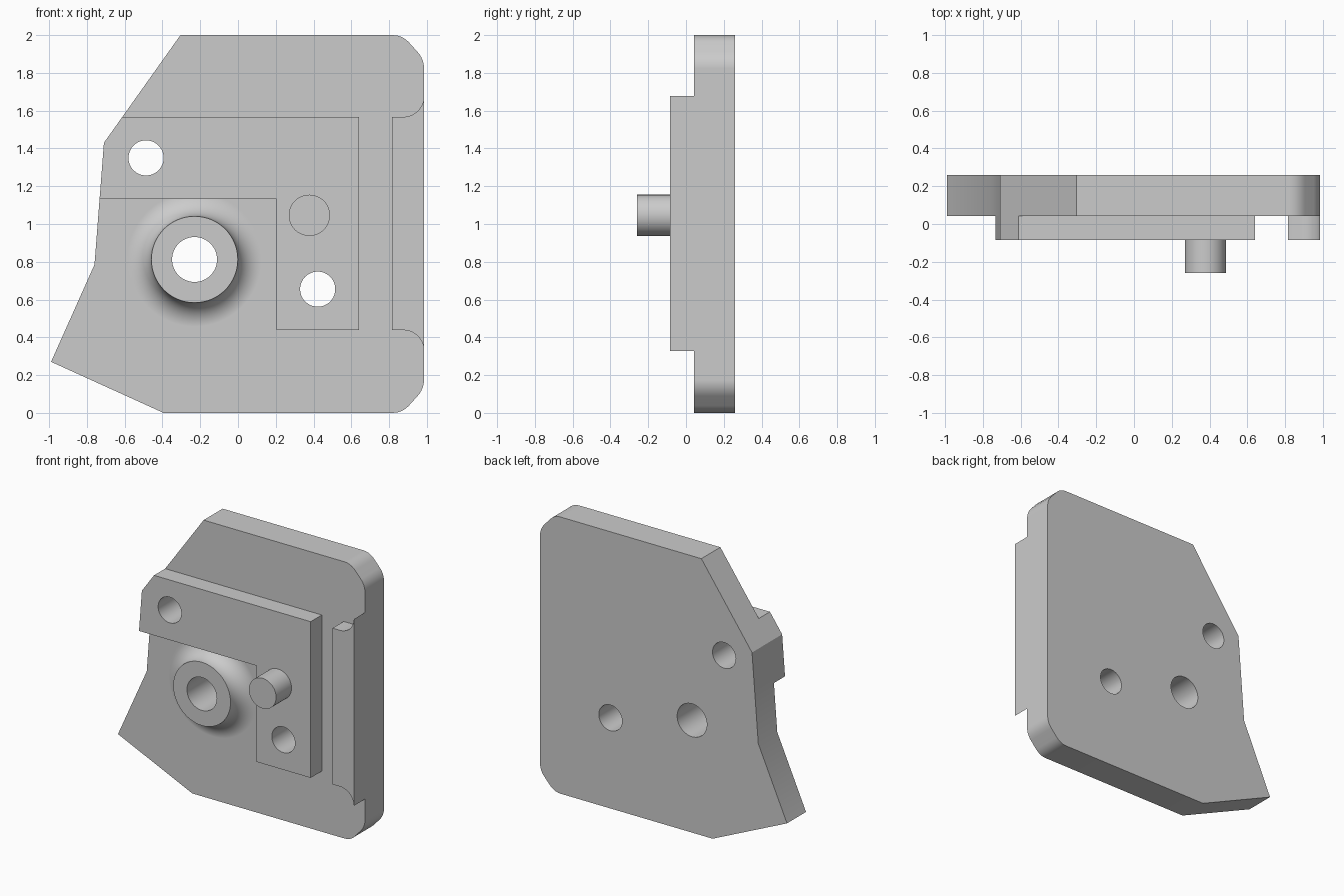
import bpy, bmesh
from math import sin, cos, pi, radians
from mathutils import Vector

if "Cube" in bpy.data.objects:
    bpy.data.objects.remove(bpy.data.objects["Cube"])

BACK, FACE, RAISED, TIP = 0.26, 0.043, -0.084, -0.26   # depth levels along y

grey = bpy.data.materials.new("light_grey")
grey.use_nodes = True
grey.diffuse_color = (0.6, 0.6, 0.6, 1)
grey.node_tree.nodes["Principled BSDF"].inputs["Base Color"].default_value = (0.6, 0.6, 0.6, 1)


def finish(name, bm):
    bmesh.ops.recalc_face_normals(bm, faces=bm.faces)
    mesh = bpy.data.meshes.new(name)
    bm.to_mesh(mesh)
    bm.free()
    mesh.materials.append(grey)
    obj = bpy.data.objects.new(name, mesh)
    bpy.context.collection.objects.link(obj)
    return obj


def slab(name, outline, y0, y1):
    """Extrude an (x, z) outline from y0 to y1."""
    bm = bmesh.new()
    face = bm.faces.new([bm.verts.new((x, y0, z)) for x, z in outline])
    new = bmesh.ops.extrude_face_region(bm, geom=[face])["geom"]
    verts = [g for g in new if isinstance(g, bmesh.types.BMVert)]
    bmesh.ops.translate(bm, verts=verts, vec=(0, y1 - y0, 0))
    return finish(name, bm)


def arc(x, z, r, start, end, n=10):
    return [(x + r * cos(radians(start + (end - start) * i / n)),
             z + r * sin(radians(start + (end - start) * i / n))) for i in range(n + 1)]


def lathe(name, x, z, profile, n=64):
    """Solid of revolution about a y-directed axis, profile of (radius, y)."""
    bm = bmesh.new()
    rings = [[bm.verts.new((x + r * cos(2 * pi * i / n), y, z + r * sin(2 * pi * i / n)))
              for i in range(n)] for r, y in profile]
    for a, b in zip(rings, rings[1:]):
        for i in range(n):
            j = (i + 1) % n
            bm.faces.new((a[i], a[j], b[j], b[i]))
    bm.faces.new(rings[0])
    bm.faces.new(rings[-1])
    return finish(name, bm)


def combine(target, tool, operation):
    mod = target.modifiers.new("combine", "BOOLEAN")
    mod.operation, mod.solver, mod.object = operation, "EXACT", tool
    bpy.context.view_layer.objects.active = target
    bpy.ops.object.modifier_apply(modifier=mod.name)
    bpy.data.objects.remove(tool)


def bend(a, corner, b, n=6):
    """Rounded corner as a quadratic curve."""
    a, c, b = Vector(a), Vector(corner), Vector(b)
    return [tuple(a * (1 - t) ** 2 + c * 2 * t * (1 - t) + b * t * t)
            for t in (i / n for i in range(n + 1))]


def on_edge(a, b, z):
    t = (z - a[1]) / (b[1] - a[1])
    return (a[0] + (b[0] - a[0]) * t, z)


# Base plate with softened chamfers on the right corners
top_left, shoulder, waist = (-0.305, 2), (-0.71, 1.43), (-0.76, 0.785)
upper = (bend((0.82, 2), (0.87, 2), (0.905, 1.962))
         + bend((0.952, 1.91), (0.985, 1.872), (0.985, 1.825)))
lower = [(x, 2 - z) for x, z in reversed(upper)]
plate = slab("mounting_plate", [top_left] + upper + lower
             + [(-0.395, 0), (-0.99, 0.27), waist, shoulder], FACE, BACK)

# Raised L-shaped pad, flush with the plate's left edge
pad = slab("raised_pad", [on_edge(top_left, shoulder, 1.567), (0.64, 1.567), (0.64, 0.438),
                          (0.205, 0.438), (0.205, 1.133),
                          on_edge(shoulder, waist, 1.133), shoulder], FACE, RAISED)

# Edge rail with concave flared ends
rail_top = [(0.815, 1.567)] + arc(0.875, 1.677, 0.11, -90, 0)
rail = slab("edge_rail", rail_top + [(x, 2.005 - z) for x, z in reversed(rail_top)], FACE, RAISED)

# Boss with a filleted foot
fillet = FACE - RAISED
flare = [(0.229 + fillet * (1 - cos(t)), RAISED + fillet * sin(t))
         for t in (i * pi / 24 for i in range(13))]
boss = lathe("boss", -0.23, 0.812, flare + [(flare[-1][0], 0.12)])

for part in (pad, rail, boss):
    combine(plate, part, "UNION")

# Through holes
for x, z, r in ((-0.23, 0.812, 0.119), (-0.487, 1.35, 0.093), (0.422, 0.655, 0.093)):
    combine(plate, lathe("hole_cutter", x, z, [(r, -0.5), (r, 0.5)]), "DIFFERENCE")

# Locating pin
pin = lathe("locating_pin", 0.378, 1.046, [(0.109, TIP), (0.109, RAISED + 0.01)])

# Tidy seams and shade
bm = bmesh.new()
bm.from_mesh(plate.data)
bmesh.ops.remove_doubles(bm, verts=bm.verts, dist=0.0001)
bmesh.ops.dissolve_limit(bm, angle_limit=radians(0.2), verts=bm.verts, edges=bm.edges)
bm.to_mesh(plate.data)
bm.free()
for obj in (plate, pin):
    bpy.ops.object.select_all(action="DESELECT")
    obj.select_set(True)
    bpy.context.view_layer.objects.active = obj
    bpy.ops.object.shade_smooth_by_angle(angle=radians(25))
    obj.modifiers.new("even_normals", "WEIGHTED_NORMAL").keep_sharp = True
